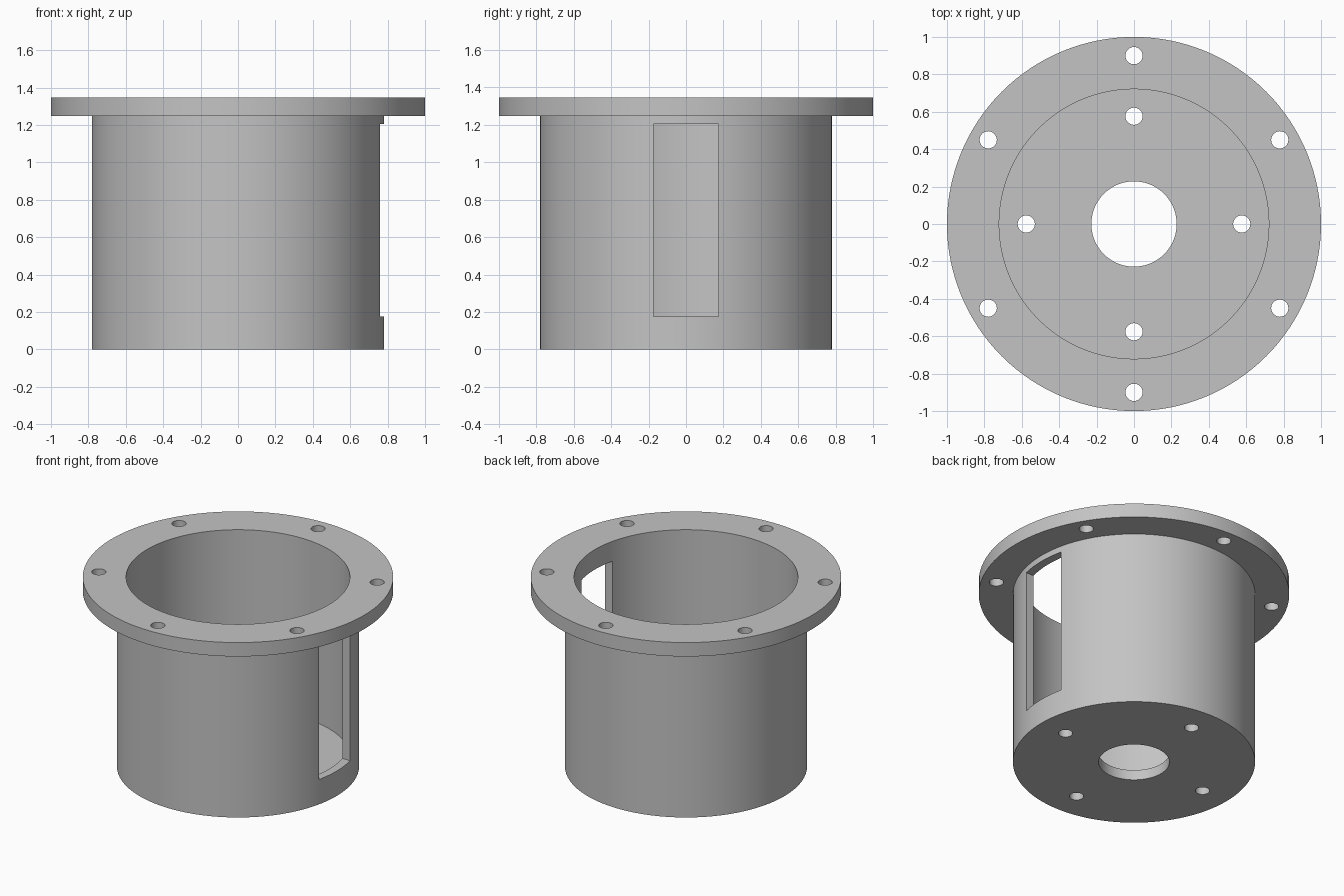
import bpy
import bmesh
from math import cos, sin, radians
from mathutils import Matrix, Vector

SEGMENTS = 128
TOP, FLANGE_Z, FLOOR = 1.346, 1.247, 0.072
OUTER, INNER, BORE = 0.78, 0.721, 0.228

old = bpy.data.objects.get("Cube")
if old:
    bpy.data.objects.remove(old, do_unlink=True)

grey = bpy.data.materials.new("plain grey")
grey.use_nodes = True
colour = (0.55, 0.55, 0.55, 1)
grey.diffuse_color = colour
grey.node_tree.nodes["Principled BSDF"].inputs["Base Color"].default_value = colour


def add_object(name, bm):
    bmesh.ops.recalc_face_normals(bm, faces=bm.faces)
    mesh = bpy.data.meshes.new(name)
    bm.to_mesh(mesh)
    bm.free()
    mesh.materials.append(grey)
    obj = bpy.data.objects.new(name, mesh)
    bpy.context.collection.objects.link(obj)
    return obj


def lathe(name, profile):
    """Revolve a closed (radius, height) outline about z."""
    bm = bmesh.new()
    verts = [bm.verts.new((r, 0, z)) for r, z in profile]
    edges = [bm.edges.new((a, b)) for a, b in zip(verts, verts[1:] + verts[:1])]
    bmesh.ops.spin(bm, geom=verts + edges, cent=(0, 0, 0), axis=(0, 0, 1),
                   angle=radians(360), steps=SEGMENTS, use_duplicate=False)
    bmesh.ops.remove_doubles(bm, verts=bm.verts, dist=0.0001)
    return add_object(name, bm)


def drill_circle(bm, circle, angles, z, radius=0.046):
    """Add upright drill cylinders around a bolt circle."""
    for angle in angles:
        a = radians(angle)
        place = Matrix.Translation((circle * cos(a), circle * sin(a), z))
        bmesh.ops.create_cone(bm, cap_ends=True, segments=32, radius1=radius,
                              radius2=radius, depth=0.3, matrix=place)


# Flanged cup with a floor and a centre bore
housing = lathe("flanged_housing", [
    (BORE, 0), (OUTER, 0), (OUTER, FLANGE_Z), (1, FLANGE_Z),
    (1, TOP), (INNER, TOP), (INNER, FLOOR), (BORE, FLOOR)])

# Bolt holes in the flange and floor, and the side window
bm = bmesh.new()
drill_circle(bm, 0.9, range(30, 390, 60), TOP)
drill_circle(bm, 0.576, range(0, 360, 90), 0)
low, high, width = 0.177, 1.204, 0.348
bmesh.ops.create_cube(bm, size=1, matrix=Matrix.LocRotScale(
    Vector((0.75, 0, (low + high) / 2)), None, Vector((0.4, width, high - low))))
cutter = add_object("hole_cutter", bm)
cutter.hide_render = True

cut = housing.modifiers.new("holes", 'BOOLEAN')
cut.operation = 'DIFFERENCE'
cut.solver = 'EXACT'
cut.object = cutter
bpy.ops.object.select_all(action='DESELECT')
housing.select_set(True)
bpy.context.view_layer.objects.active = housing
bpy.ops.object.modifier_apply(modifier=cut.name)
bpy.data.objects.remove(cutter, do_unlink=True)

bpy.ops.object.shade_smooth_by_angle(angle=radians(30))
